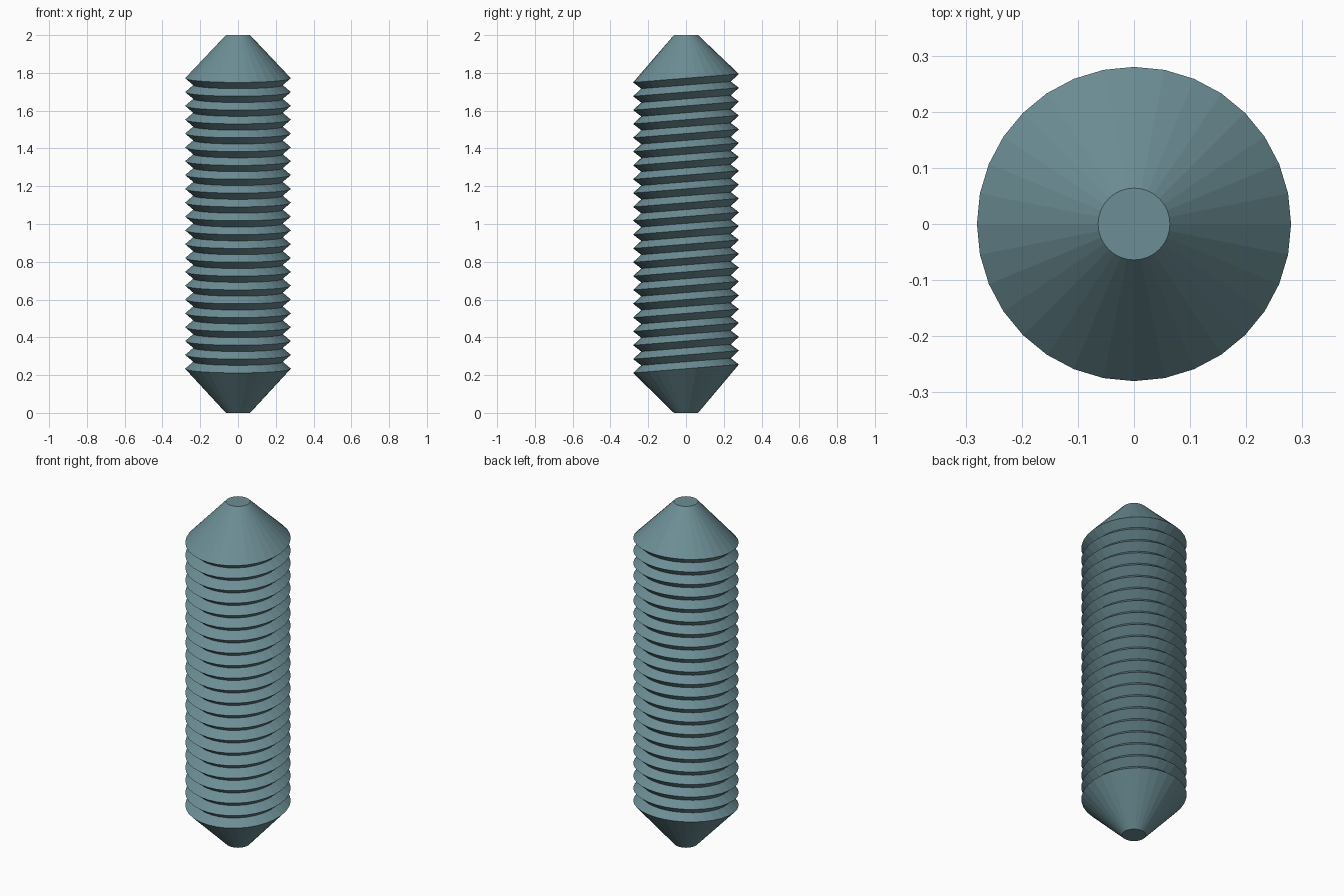
import bpy, bmesh
from math import sin, cos, pi

if "Cube" in bpy.data.objects:
    bpy.data.objects.remove(bpy.data.objects["Cube"])

SIDES = 32
CREST, ROOT, TIP = 0.28, 0.237, 0.064
FIRST, LAST, TURNS = 0.234, 1.772, 21
TILT = 0.08

# Profile as (radius, height, tilt): flat tips, slanted thread ridges
profile = [(TIP, 0.0, 0.0)]
pitch = (LAST - FIRST) / TURNS
for i in range(TURNS):
    z = FIRST + i * pitch
    profile += [(CREST, z, TILT), (ROOT, z + pitch / 2, TILT)]
profile += [(CREST, LAST, TILT), (TIP, 2.0, 0.0)]

# Threaded rod body
bm = bmesh.new()
rings = []
for r, z, tilt in profile:
    ring = []
    for k in range(SIDES):
        a = 2 * pi * k / SIDES
        y = r * sin(a)
        ring.append(bm.verts.new((r * cos(a), y, z + tilt * y)))
    rings.append(ring)
for low, high in zip(rings, rings[1:]):
    for k in range(SIDES):
        n = (k + 1) % SIDES
        bm.faces.new((low[k], low[n], high[n], high[k]))

# Flat end caps
bm.faces.new(rings[0][::-1])
bm.faces.new(rings[-1])
bmesh.ops.recalc_face_normals(bm, faces=bm.faces[:])

mesh = bpy.data.meshes.new("threaded_rod")
bm.to_mesh(mesh)
bm.free()
rod = bpy.data.objects.new("threaded_rod", mesh)
bpy.context.collection.objects.link(rod)

# Blue-grey metal
metal = bpy.data.materials.new("blue_grey_metal")
metal.diffuse_color = (0.15, 0.27, 0.30, 1.0)
metal.use_nodes = True
metal.node_tree.nodes["Principled BSDF"].inputs["Base Color"].default_value = metal.diffuse_color
mesh.materials.append(metal)
